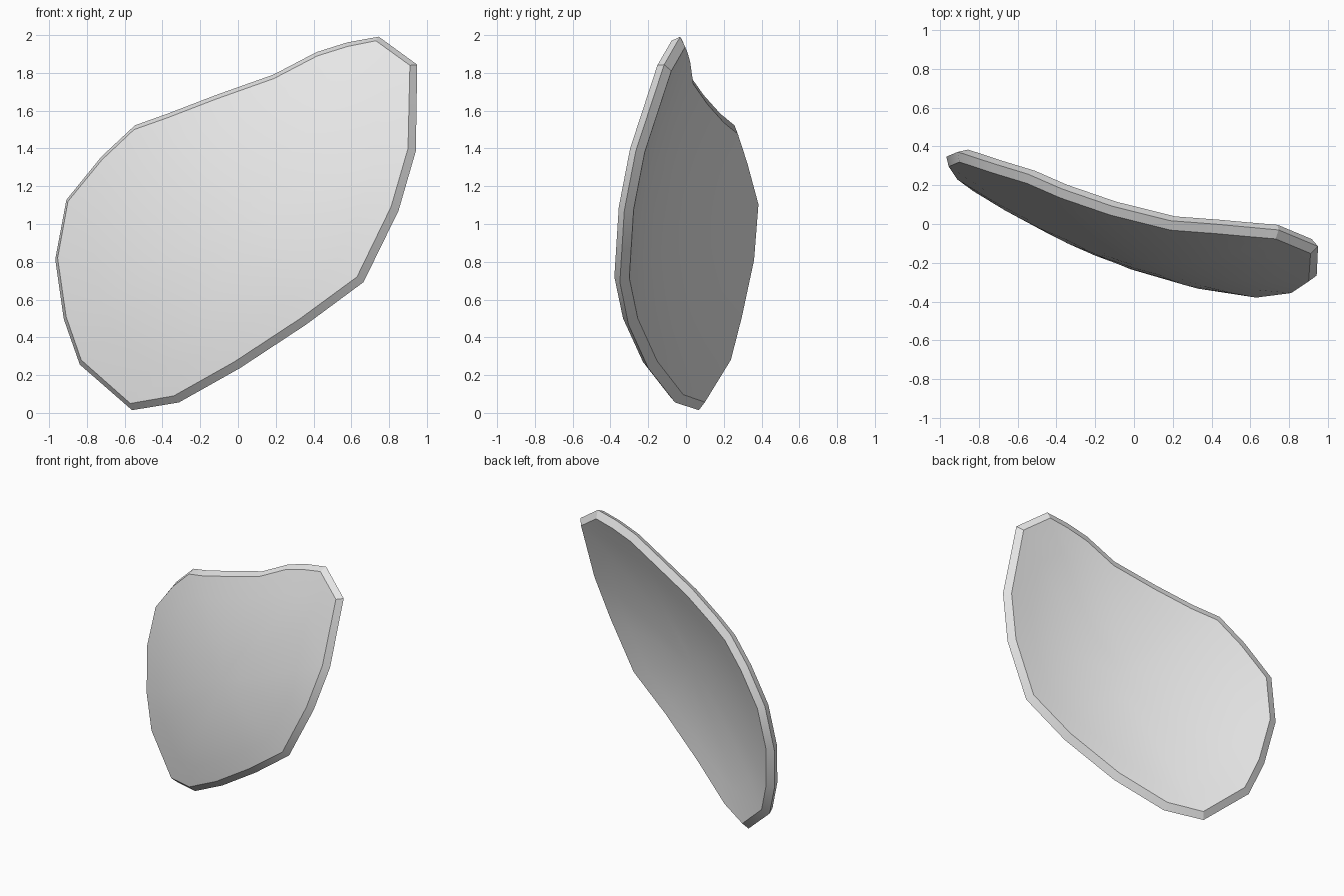
import bpy
import bmesh
from math import radians
from mathutils import Vector

cube = bpy.data.objects.get("Cube")
if cube:
    bpy.data.objects.remove(cube, do_unlink=True)

THICKNESS = 0.08
RIM_OUT, RIM_DEPTH = 0.04, 0.035
RINGS = 5

# Edge of the front face, counter-clockwise seen from the front (x, z)
OUTLINE = [(-.57, .05), (-.34, .09), (-.02, .27), (.33, .5), (.63, .72),
           (.81, 1.09), (.9, 1.4), (.91, 1.84), (.73, 1.97), (.58, 1.94),
           (.42, 1.89), (.19, 1.77), (-.12, 1.66), (-.38, 1.56), (-.55, 1.5),
           (-.72, 1.34), (-.9, 1.12), (-.955, .82), (-.91, .51), (-.83, .28)]


def front_point(x, z):
    """Point on the bowed front surface."""
    v = z - 1
    y = -.19 - .37 * x + .176 * v + .183 * x * x - .046 * x * v + .157 * v * v
    return Vector((x, y, z))


def back_normal(x, z):
    """Unit normal of the surface, pointing to the back."""
    v = z - 1
    return Vector((.37 - .366 * x + .046 * v, 1,
                   -.176 + .046 * x - .314 * v)).normalized()


def bridge(bm, a, b):
    """Join two closed loops with quads."""
    for i in range(len(a)):
        j = (i + 1) % len(a)
        bm.faces.new((a[i], a[j], b[j], b[i]))


def bowed_face(bm, offset):
    """Concentric rings from the edge to the middle; returns the edge loop."""
    def vert(x, z):
        return bm.verts.new(front_point(x, z) + back_normal(x, z) * offset)

    loops = []
    for r in range(RINGS, 0, -1):
        t = r / RINGS
        loops.append([vert(x * t, 1 + (z - 1) * t) for x, z in OUTLINE])
    for a, b in zip(loops, loops[1:]):
        bridge(bm, a, b)
    middle, last = vert(0, 1), loops[-1]
    for i in range(len(last)):
        bm.faces.new((last[i], last[(i + 1) % len(last)], middle))
    return loops[0]


# Front and back faces
bm = bmesh.new()
front = bowed_face(bm, 0)
back = bowed_face(bm, THICKNESS)

# Ridge running around the rim, between the two faces
ridge = []
for i, (x, z) in enumerate(OUTLINE):
    normal = back_normal(x, z)
    before, here = front[i - 1].co, front[i].co
    after = front[(i + 1) % len(front)].co
    tangent = (here - before).normalized() + (after - here).normalized()
    outward = normal.cross(tangent).normalized()
    if outward.dot(here - front_point(0, 1)) < 0:
        outward.negate()
    ridge.append(bm.verts.new(here + outward * RIM_OUT + normal * RIM_DEPTH))
bridge(bm, front, ridge)
bridge(bm, ridge, back)
bmesh.ops.recalc_face_normals(bm, faces=bm.faces)

mesh = bpy.data.meshes.new("curved_shell")
bm.to_mesh(mesh)
bm.free()
shell = bpy.data.objects.new("curved_shell", mesh)
bpy.context.collection.objects.link(shell)

# Plain light grey
grey = bpy.data.materials.new("light_grey")
grey.use_nodes = True
colour = (.8, .8, .8, 1)
grey.diffuse_color = colour
grey.node_tree.nodes["Principled BSDF"].inputs["Base Color"].default_value = colour
mesh.materials.append(grey)

bpy.ops.object.select_all(action='DESELECT')
shell.select_set(True)
bpy.context.view_layer.objects.active = shell
bpy.ops.object.shade_smooth_by_angle(angle=radians(30))
